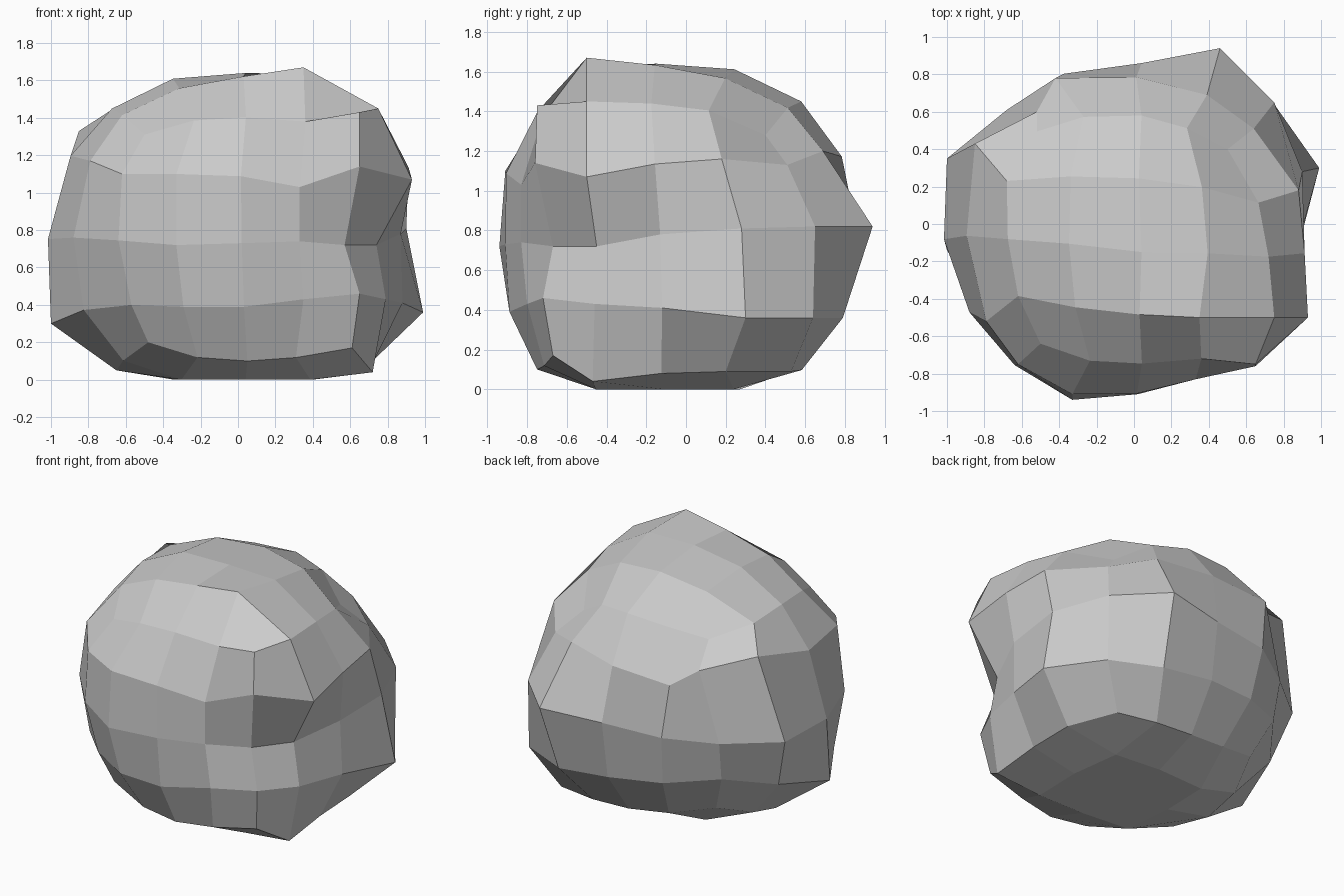
import bpy, bmesh, math
from mathutils import Vector

if "Cube" in bpy.data.objects:
    bpy.data.objects.remove(bpy.data.objects["Cube"])

CENTRE = Vector((0, 0, 0.82))
SIZE = Vector((0.95, 0.87, 0.82))

# Chisel points: the main corners and hollows of the boulder.
# Each is named by its grid place on the ball: A (low) to E (high) in x, y, z.
CHISEL = dict(
    # front
    EAE=(.65, -.75, 1.43), DAE=(.36, -.72, 1.38), AAE=(-.5, -.64, 1.31),
    EAD=(.65, -.76, 1.14), DAD=(.33, -.83, 1.03), BAD=(-.33, -.91, 1.1),
    AAD=(-.62, -.75, 1.1), EAC=(.57, -.67, .72), DAC=(.33, -.83, .74),
    CAC=(.02, -.91, .73), BAC=(-.33, -.94, .72), EAB=(.65, -.72, .46),
    DAB=(.35, -.8, .43), AAB=(-.57, -.71, .4), EAA=(.61, -.67, .17),
    CAA=(.05, -.75, .1), AAA=(-.48, -.66, .2),
    # right
    EBE=(.75, -.5, 1.45), EBD=(.93, -.5, 1.07), EBC=(.74, -.45, .72),
    EBB=(.79, -.46, .43), EBA=(.72, -.47, .04), ECC=(.87, -.13, .78),
    ECB=(.88, -.12, .41), EDD=(.88, .18, 1.16), EDC=(.9, .28, .81),
    EDB=(.99, .3, .36),
    # back
    EEE=(.5, .4, 1.28), EED=(.64, .51, 1.13), EEC=(.75, .65, .82),
    EEB=(.75, .64, .36), EEA=(.58, .53, .09), DEC=(.46, .94, .82),
    CEC=(.04, .86, .8), DEB=(.42, .79, .36), DED=(.39, .69, 1.2),
    BED=(-.42, .78, 1.15), AED=(-.52, .6, 1.21), AEC=(-.68, .61, .75),
    # left
    ABD=(-.79, -.52, 1.17), ADD=(-.85, .43, 1.33), ADC=(-1, .35, .75),
    ACB=(-1, -.14, .3),
    # top
    DBE=(.35, -.5, 1.67), CCE=(.04, -.15, 1.64), ADE=(-.68, .23, 1.44),
    CEE=(.04, .58, 1.45),
    # underside
    DDA=(.35, .24, 0), ACA=(-.65, -.05, .05))

# Quad ball: a cube cut 4 x 4 per side and rounded
bm = bmesh.new()
bmesh.ops.create_cube(bm, size=2)
bmesh.ops.subdivide_edges(bm, edges=bm.edges[:], cuts=3, use_grid_fill=True)
shift, fixed = {}, set()
for v in bm.verts:
    place = "".join("ABCDE"[round(c * 2) + 2] for c in v.co)
    d = Vector([math.tan(c * math.pi / 4) for c in v.co]).normalized()
    v.co = CENTRE + d * SIZE
    shift[v] = Vector()
    if place in CHISEL:
        fixed.add(v)
        shift[v] = Vector(CHISEL[place]) - v.co

# Spread the chisel moves evenly over the points in between
free = [v for v in bm.verts if v not in fixed]
for _ in range(200):
    for v in free:
        near = [e.other_vert(v) for e in v.link_edges]
        shift[v] = sum((shift[n] for n in near), Vector()) / len(near)
for v in bm.verts:
    v.co += shift[v]
    v.co.z = max(0, v.co.z)
bmesh.ops.recalc_face_normals(bm, faces=bm.faces[:])

mesh = bpy.data.meshes.new("boulder")
bm.to_mesh(mesh)
bm.free()
bpy.context.collection.objects.link(bpy.data.objects.new("boulder", mesh))
